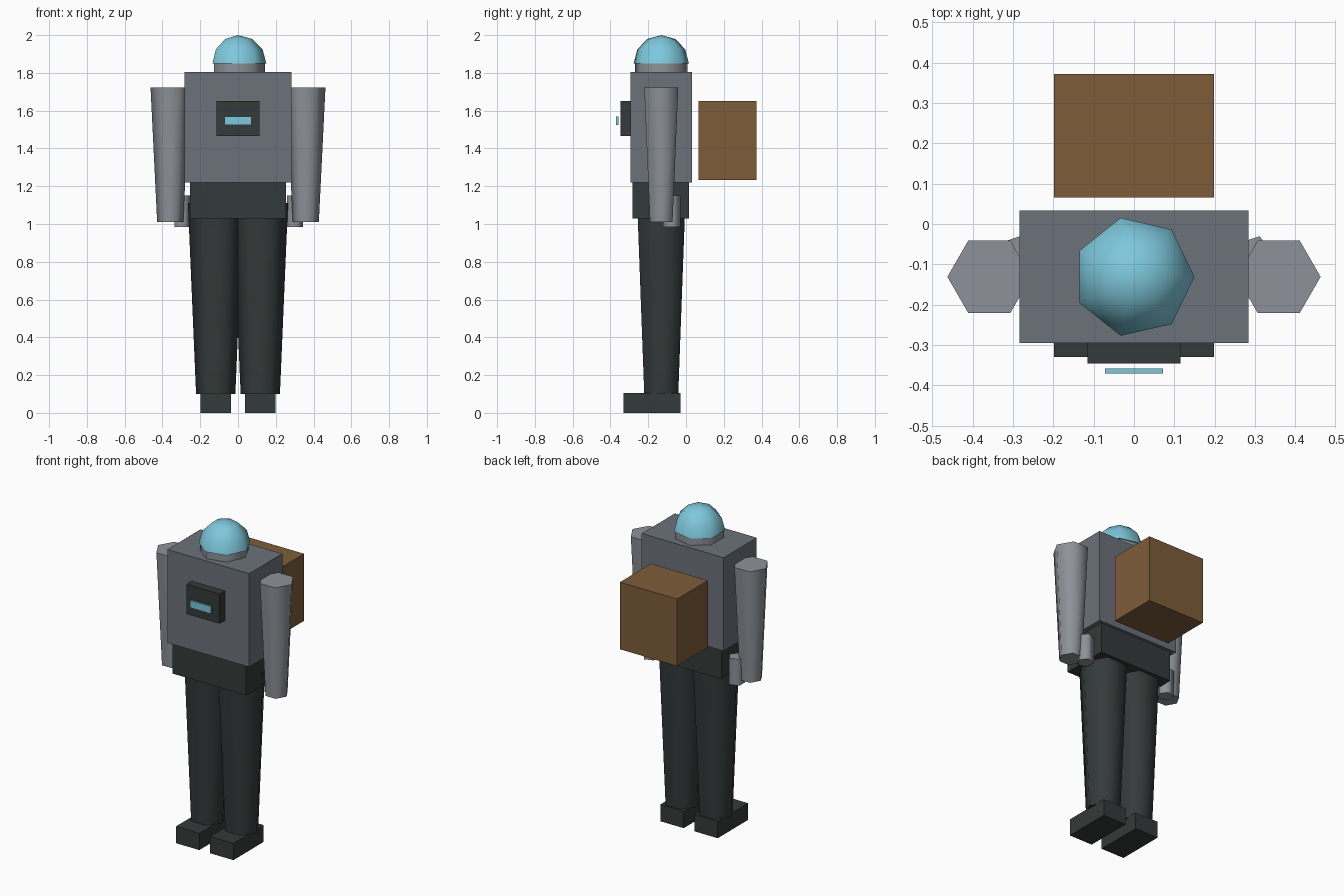
import bpy, bmesh, math
from mathutils import Matrix, Vector

if "Cube" in bpy.data.objects:
    bpy.data.objects.remove(bpy.data.objects["Cube"], do_unlink=True)

BODY_Y = -0.131


def material(name, rgb):
    m = bpy.data.materials.new(name)
    m.use_nodes = True
    color = (*rgb, 1)
    m.diffuse_color = color
    m.node_tree.nodes["Principled BSDF"].inputs["Base Color"].default_value = color
    return m


STEEL = material("steel grey", (0.15, 0.165, 0.195))
SILVER = material("silver grey", (0.27, 0.29, 0.32))
DARK = material("dark charcoal", (0.034, 0.042, 0.041))
BROWN = material("leather brown", (0.21, 0.107, 0.042))
CYAN = material("glass cyan", (0.21, 0.578, 0.716))


def finish(name, bm, mat):
    mesh = bpy.data.meshes.new(name)
    bm.to_mesh(mesh)
    bm.free()
    mesh.materials.append(mat)
    obj = bpy.data.objects.new(name, mesh)
    bpy.context.collection.objects.link(obj)
    return obj


def box(name, mat, x, y, z):
    """Box from (min, max) pairs along each axis."""
    bm = bmesh.new()
    size = [b - a for a, b in (x, y, z)]
    mid = Vector([(a + b) / 2 for a, b in (x, y, z)])
    bmesh.ops.create_cube(bm, size=1, matrix=Matrix.Translation(mid) @ Matrix.Diagonal((*size, 1)))
    return finish(name, bm, mat)


def lathe(name, mat, sides, profile, x=0, y=BODY_Y):
    """Smooth-sided prism through (radius, height) rings, with flat end caps."""
    bm = bmesh.new()
    rings = []
    for r, z in profile:
        if r == 0:
            rings.append([bm.verts.new((x, y, z))] * sides)
        else:
            angles = [2 * math.pi * i / sides for i in range(sides)]
            rings.append([bm.verts.new((x + r * math.cos(a), y + r * math.sin(a), z)) for a in angles])
    for low, high in zip(rings, rings[1:]):
        for i in range(sides):
            j = (i + 1) % sides
            corners = [low[i], low[j], high[j], high[i]]
            bm.faces.new(list(dict.fromkeys(corners))).smooth = True
    caps = [bm.faces.new(rings[0][::-1])]
    if profile[-1][0] > 0:
        caps.append(bm.faces.new(rings[-1]))
    for cap in caps:
        for edge in cap.edges:
            edge.smooth = False
    return finish(name, bm, mat)


# Torso and hips
box("torso", STEEL, (-0.284, 0.284), (-0.295, 0.033), (1.22, 1.805))
box("hips", DARK, (-0.255, 0.255), (-0.283, 0.015), (1.03, 1.22))

# Chest panel with its light strip
box("chest_panel", DARK, (-0.115, 0.115), (-0.346, -0.285), (1.465, 1.652))
box("chest_light", CYAN, (-0.072, 0.072), (-0.371, -0.358), (1.525, 1.57))

# Backpack
box("backpack", BROWN, (-0.198, 0.198), (0.066, 0.372), (1.232, 1.652))

# Neck ring and domed helmet
lathe("neck_ring", SILVER, 7, [(0.142, 1.77), (0.142, 1.85)])
dome = [(0.15 * math.cos(a), 1.85 + 0.15 * math.sin(a)) for a in (0, math.pi / 6, math.pi / 3)]
lathe("helmet_dome", CYAN, 7, dome + [(0, 2.0)])

# Limbs on both sides
for side, s in (("left", 1), ("right", -1)):
    lathe(side + "_arm", SILVER, 6, [(0.069, 1.01), (0.104, 1.722)], x=s * 0.359)
    lathe(side + "_hand", SILVER, 5, [(0.048, 0.985), (0.048, 1.15)], x=s * 0.297, y=-0.076)
    lathe(side + "_leg", DARK, 6, [(0.104, 0.1), (0.147, 1.11)], x=s * 0.118)
    inner, outer = s * 0.037, s * 0.199
    box(side + "_foot", DARK, (min(inner, outer), max(inner, outer)), (-0.33, -0.03), (0, 0.105))
